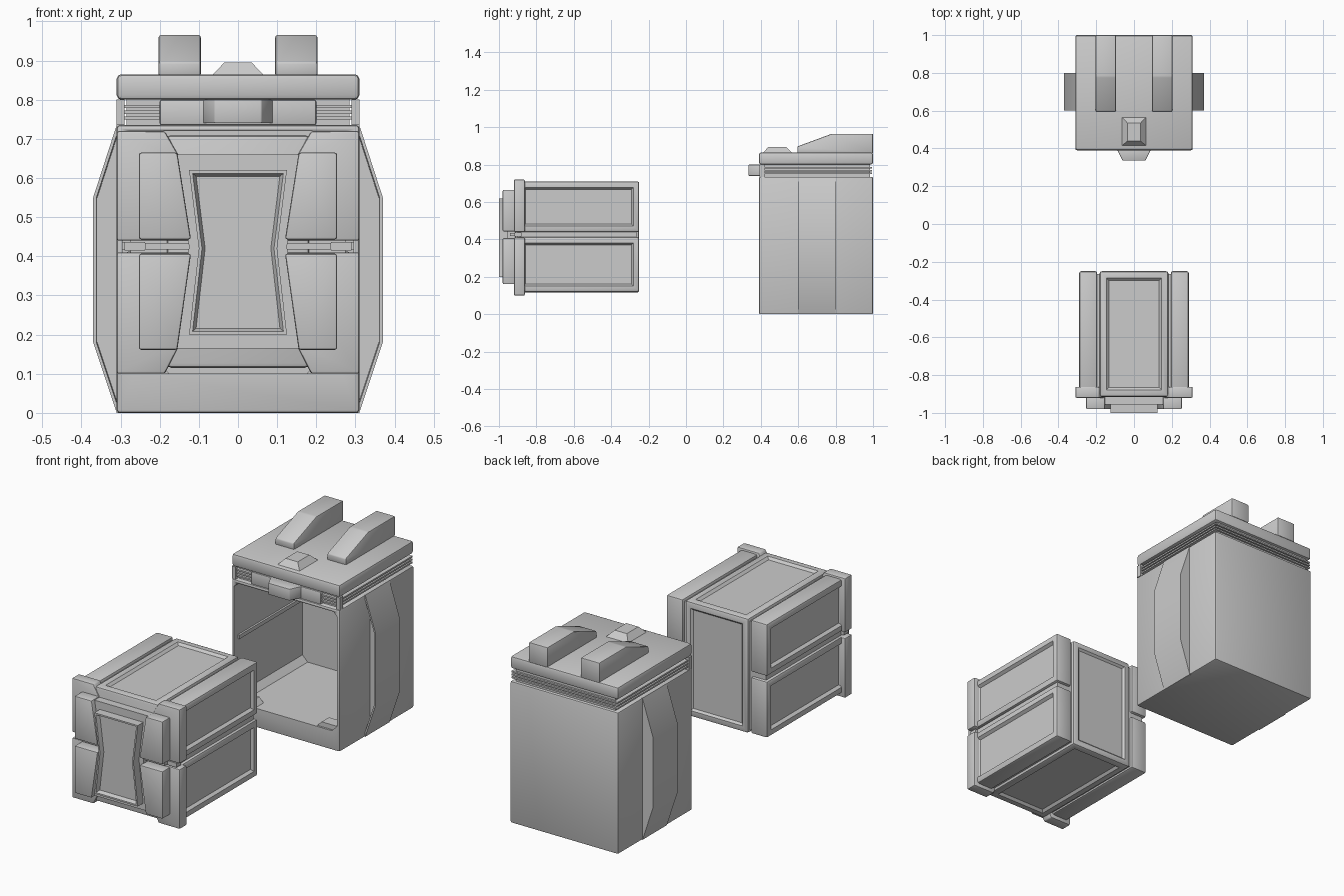
import bpy, bmesh, math
from mathutils import Vector

if "Cube" in bpy.data.objects:
    bpy.data.objects.remove(bpy.data.objects["Cube"])


def finish(name, bm):
    bmesh.ops.recalc_face_normals(bm, faces=bm.faces)
    me = bpy.data.meshes.new(name)
    bm.to_mesh(me)
    bm.free()
    ob = bpy.data.objects.new(name, me)
    bpy.context.collection.objects.link(ob)
    bpy.ops.object.select_all(action='DESELECT')
    bpy.context.view_layer.objects.active = ob
    ob.select_set(True)
    bpy.ops.object.shade_smooth_by_angle(angle=math.radians(35))
    return ob


def prism(name, pts, axis, a, b, bevel=0, insets=()):
    """Extrude a 2D outline along an axis; insets = (direction, margin, slope, depth)."""
    def place(p, t):
        return {'x': (t, p[0], p[1]), 'y': (p[0], t, p[1]), 'z': (p[0], p[1], t)}[axis]
    bm = bmesh.new()
    lo = [bm.verts.new(place(p, a)) for p in pts]
    hi = [bm.verts.new(place(p, b)) for p in pts]
    bm.faces.new(lo)
    bm.faces.new(hi)
    n = len(pts)
    for i in range(n):
        j = (i + 1) % n
        bm.faces.new((lo[i], lo[j], hi[j], hi[i]))
    bmesh.ops.recalc_face_normals(bm, faces=bm.faces)
    if bevel:
        bmesh.ops.bevel(bm, geom=bm.edges[:], offset=bevel, segments=2,
                        profile=0.5, affect='EDGES', clamp_overlap=True)
    for d, margin, slope, depth in insets:
        bm.normal_update()
        f = max((f for f in bm.faces if f.normal.dot(Vector(d)) > 0.95),
                key=lambda f: f.calc_area())
        bmesh.ops.inset_region(bm, faces=[f], thickness=margin, use_even_offset=True)
        bmesh.ops.inset_region(bm, faces=[f], thickness=slope, depth=-depth,
                               use_even_offset=True)
    return finish(name, bm)


def box(name, x, y, z, bevel=0, insets=()):
    pts = [(x[0], z[0]), (x[1], z[0]), (x[1], z[1]), (x[0], z[1])]
    return prism(name, pts, 'y', y[0], y[1], bevel, insets)


def cut(ob, cutter):
    m = ob.modifiers.new('cut', 'BOOLEAN')
    m.object = cutter
    m.solver = 'EXACT'
    bpy.context.view_layer.objects.active = ob
    bpy.ops.object.modifier_apply(modifier=m.name)
    bpy.data.objects.remove(cutter)


# ---- housing: hollow shell, open at the front
shell = box('housing_shell', (-.31, .31), (.39, 1.0), (0, .735), .008)
opening = prism('opening_cutter', [(-.295, .13), (-.265, .1), (.265, .1), (.295, .13),
                                   (.295, .70), (.275, .72), (-.275, .72), (-.295, .70)],
                'y', .3, .95)
opening.hide_render = True
cut(shell, opening)

for s in (-1, 1):
    # side bulges
    prism('side_bulge', [(s * x, z) for x, z in
          [(.30, 0), (.31, 0), (.37, .18), (.37, .55), (.31, .735), (.30, .735)]],
          'y', .6, .8, 0, [((0, -1, 0), .008, .002, .04)])
    # guide rails inside the housing
    box('inner_guide_rail', sorted((s * .297, s * .285)), (.42, .95), (.417, .437))

# front lip ramp notch on the floor
for s in (-1, 1):
    prism('floor_guide', [(s * .17, .095), (s * .20, .125), (s * .297, .125), (s * .297, .095)],
          'y', .40, .46)

# ---- neck with vent fins between shell and lid
box('neck', (-.285, .285), (.415, .985), (.73, .805))
for z in (.753, .768, .783):
    box('neck_fin', (-.305, .305), (.40, .995), (z - .004, z + .004))
box('neck_front_plate', (-.2, .2), (.392, .45), (.735, .80), .005)
for s in (-1, 1):
    box('neck_corner', sorted((s * .29, s * .31)), (.392, .42), (.735, .80))

# ---- lid
box('lid', (-.31, .31), (.39, 1.0), (.80, .865), .012)
prism('lid_latch', [(-.09, .395), (-.06, .335), (.06, .335), (.09, .395)], 'z', .74, .80, .003)

# lid button, a small frustum
bm = bmesh.new()
rings = [[bm.verts.new(p) for p in ((-x, y0, z), (x, y0, z), (x, y1, z), (-x, y1, z))]
         for x, y0, y1, z in ((.068, .41, .57, .86), (.035, .44, .535, .895))]
bm.faces.new(rings[0])
bm.faces.new(rings[1])
for i in range(4):
    j = (i + 1) % 4
    bm.faces.new((rings[0][i], rings[0][j], rings[1][j], rings[1][i]))
finish('lid_button', bm)

# twin sloped humps
for s in (-1, 1):
    prism('lid_hump', [(.595, .86), (.595, .897), (.78, .965), (1.0, .965), (1.0, .86)],
          'x', s * .095, s * .203, .006)

# ---- drawer core
box('drawer_core', (-.182, .182), (-.915, -.25), (.115, .71), .012,
    [((0, 0, 1), .025, .012, .012), ((0, 0, -1), .025, .012, .012),
     ((0, 1, 0), .02, .01, .01)])
box('drawer_web', (-.275, .275), (-.90, -.265), (.13, .695))

# hourglass front panel and its backing
prism('front_backing', [(-.16, .66), (.16, .66), (.125, .425), (.16, .165),
                        (-.16, .165), (-.125, .425)], 'y', -.955, -.90)
prism('front_panel', [(-.125, .62), (.125, .62), (.1, .42), (.125, .2),
                      (-.125, .2), (-.1, .42)], 'y', -1.0, -.94, 0,
      [((0, -1, 0), .008, .008, .02)])

# ---- four corner blocks: side rail, front cap and raised cap plate
for s in (-1, 1):
    for top in (True, False):
        def v(z):
            return z if top else .41 - (z - .44) * 1.107
        side = (s, 0, 0)
        zs = (.44, .71) if top else (.12, .412)
        box('side_rail', sorted((s * .195, s * .29)), (-.90, -.25), zs, .01,
            [(side, .022, .012, .018)])
        prism('front_cap', [(s * x, v(z)) for x, z in
              [(.187, .72), (.15, .655), (.118, .44), (.31, .44), (.31, .72)]],
              'y', -.92, -.862, .006)
        prism('front_cap_plate', [(s * x, v(z)) for x, z in
              [(.155, .665), (.12, .443), (.253, .443), (.253, .665)]],
              'y', -.98, -.91, .006)
    # little tabs in the gap at mid height
    box('gap_tab', sorted((s * .237, s * .29)), (-.918, -.88), (.415, .437))
    box('gap_strip', sorted((s * .12, s * .237)), (-.94, -.88), (.418, .434))
